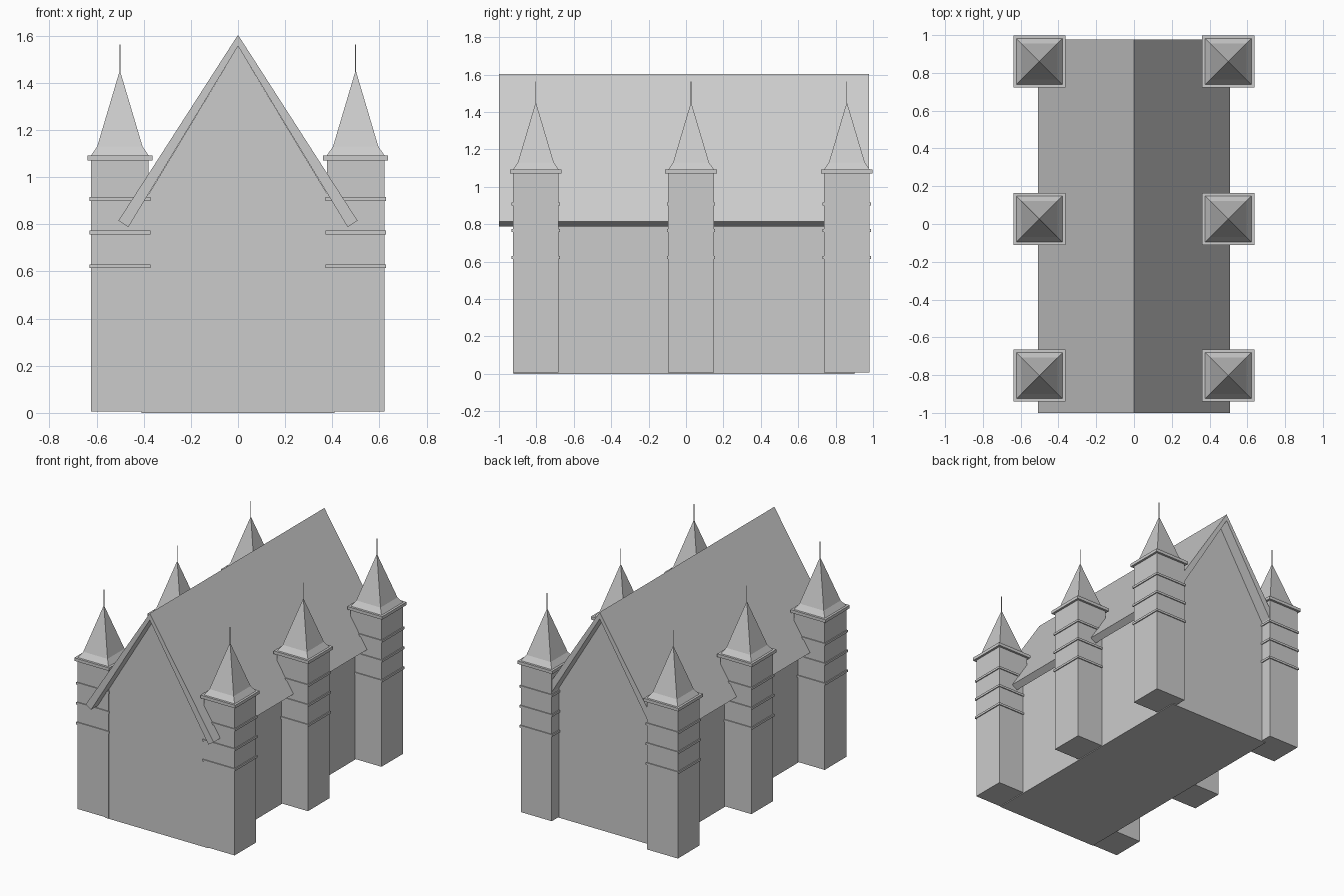
import bpy, bmesh

if "Cube" in bpy.data.objects:
    bpy.data.objects.remove(bpy.data.objects["Cube"])


def make_object(name, bm):
    bmesh.ops.recalc_face_normals(bm, faces=bm.faces[:])
    mesh = bpy.data.meshes.new(name)
    bm.to_mesh(mesh)
    bm.free()
    obj = bpy.data.objects.new(name, mesh)
    bpy.context.collection.objects.link(obj)
    return obj


def extrude_profile(name, profile, y0, y1):
    """Extrude an x/z outline along y."""
    bm = bmesh.new()
    face = bm.faces.new([bm.verts.new((x, y0, z)) for x, z in profile])
    out = bmesh.ops.extrude_face_region(bm, geom=[face])
    verts = [v for v in out["geom"] if isinstance(v, bmesh.types.BMVert)]
    bmesh.ops.translate(bm, verts=verts, vec=(0, y1 - y0, 0))
    return make_object(name, bm)


def square_stack(name, centre, levels):
    """Loft square rings given as (half width, z); half width 0 is a point."""
    cx, cy = centre
    bm = bmesh.new()
    rings = []
    for h, z in levels:
        corners = [(-h, -h), (h, -h), (h, h), (-h, h)] if h else [(0, 0)]
        rings.append([bm.verts.new((cx + x, cy + y, z)) for x, y in corners])
    for a, b in zip(rings, rings[1:]):
        for i in range(4):
            j = (i + 1) % 4
            bm.faces.new([a[i], a[j], b[0]] if len(b) == 1
                         else [a[i], a[j], b[j], b[i]])
    bm.faces.new(rings[0][::-1])
    if len(rings[-1]) == 4:
        bm.faces.new(rings[-1])
    return make_object(name, bm)


# Gabled hall
extrude_profile("hall", [(-0.41, 0), (0.41, 0), (0.41, 0.876),
                         (0, 1.555), (-0.41, 0.876)], -0.922, 0.90)

# Steep roof slab
extrude_profile("roof", [(0, 1.603), (0.507, 0.815), (0.465, 0.788),
                         (0, 1.555), (-0.465, 0.788), (-0.507, 0.815)],
                -1.0, 0.978)

# Six square towers with bands, cornice, flared spire and finial
for x in (-0.5, 0.5):
    for y in (-0.803, 0.027, 0.86):
        c = (x - 0.001, y)
        square_stack("tower_shaft", c, [(0.122, 0.006), (0.122, 1.075)])
        for z in (0.622, 0.765, 0.907):
            square_stack("tower_band", c, [(0.129, z - 0.008), (0.129, z + 0.008)])
        square_stack("tower_cornice", c, [(0.138, 1.07), (0.138, 1.092)])
        square_stack("tower_spire", c, [(0.122, 1.092), (0.096, 1.13), (0, 1.453)])
        square_stack("tower_finial", c, [(0.002, 1.44), (0.002, 1.563)])
